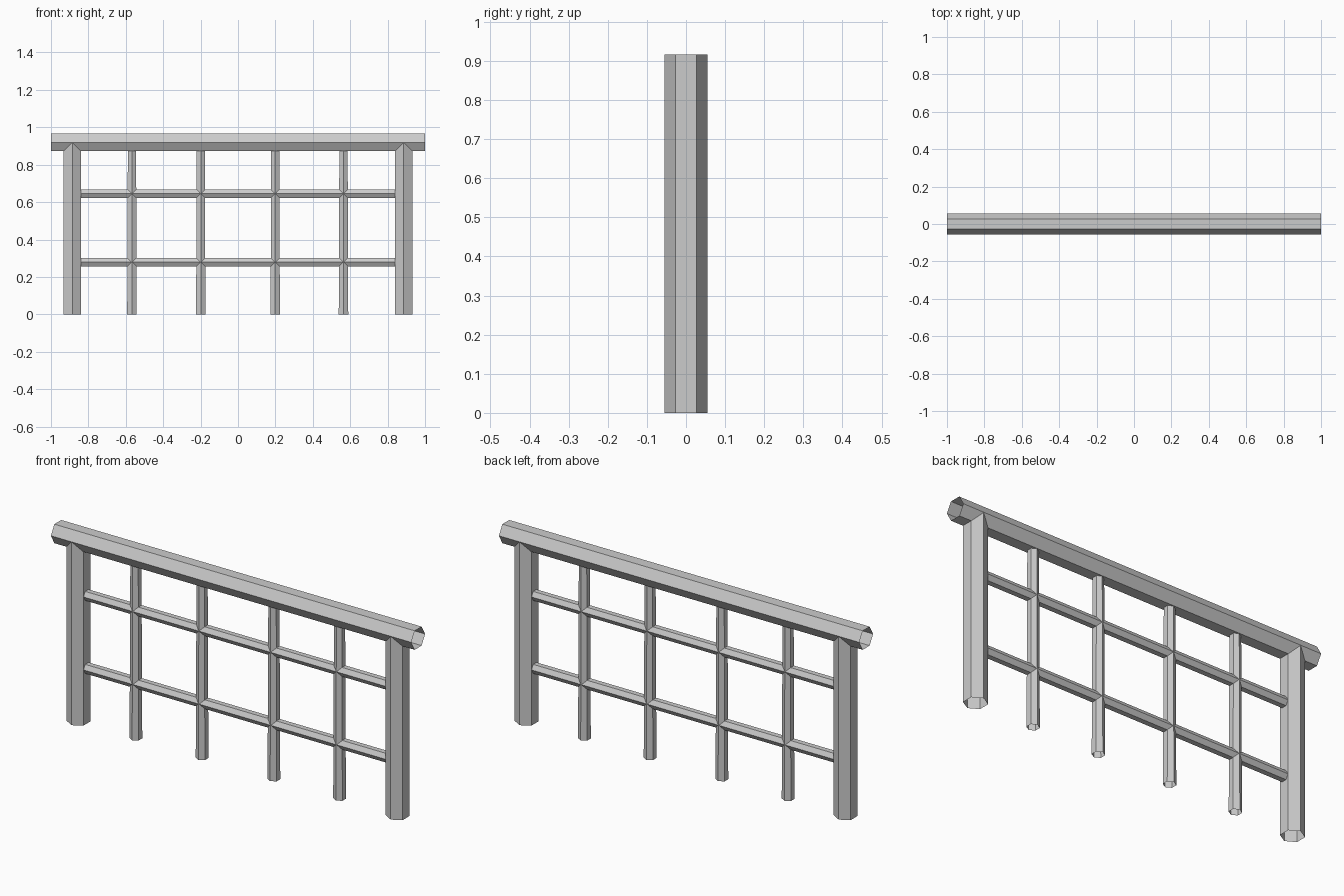
import bpy, bmesh
from math import cos, sin, pi
from mathutils import Vector

if "Cube" in bpy.data.objects:
    bpy.data.objects.remove(bpy.data.objects["Cube"])


def hex_bar(name, rings, axis):
    """Open-ended six-sided tube; rings = (centre, radius), corners point to +-y."""
    side = Vector((0, 0, 1)) if axis == 'X' else Vector((1, 0, 0))
    front = Vector((0, 1, 0))
    bm = bmesh.new()
    loops = []
    for centre, r in rings:
        loops.append([bm.verts.new(Vector(centre) + r * (cos(i * pi / 3) * front + sin(i * pi / 3) * side))
                      for i in range(6)])
    for a, b in zip(loops, loops[1:]):
        for i in range(6):
            j = (i + 1) % 6
            bm.faces.new((a[i], a[j], b[j], b[i]))
    # Point the faces away from the bar's axis
    mid = Vector(rings[0][0])
    bm.normal_update()
    for f in bm.faces:
        d = f.calc_center_median() - mid
        if axis == 'X':
            d.x = 0
        else:
            d.z = 0
        if f.normal.dot(d) < 0:
            f.normal_flip()
    mesh = bpy.data.meshes.new(name)
    bm.to_mesh(mesh)
    bm.free()
    obj = bpy.data.objects.new(name, mesh)
    bpy.context.collection.objects.link(obj)
    return obj


# Heavy top rail
hex_bar("top_rail", [((-1, 0, 0.92), 0.055), ((1, 0, 0.92), 0.055)], 'X')

# End posts, running up into the top rail
for label, s in (("left", -1), ("right", 1)):
    x = s * 0.886
    hex_bar(label + "_post", [((x, 0, 0), 0.0545), ((x, 0, 0.917), 0.0545)], 'Z')

# Thin cross rails between the posts
for label, z in (("lower", 0.279), ("upper", 0.645)):
    hex_bar(label + "_cross_rail", [((-0.842, 0, z), 0.0265), ((0.842, 0, z), 0.0265)], 'X')

# Balusters, slightly slimmer towards the top
for n, x in enumerate((-0.567, -0.199, 0.199, 0.564)):
    hex_bar(f"baluster_{n + 1}", [((x, 0, 0), 0.0295), ((x, 0, 0.279), 0.0275),
                                  ((x, 0, 0.645), 0.0268), ((x, 0, 0.885), 0.025)], 'Z')
